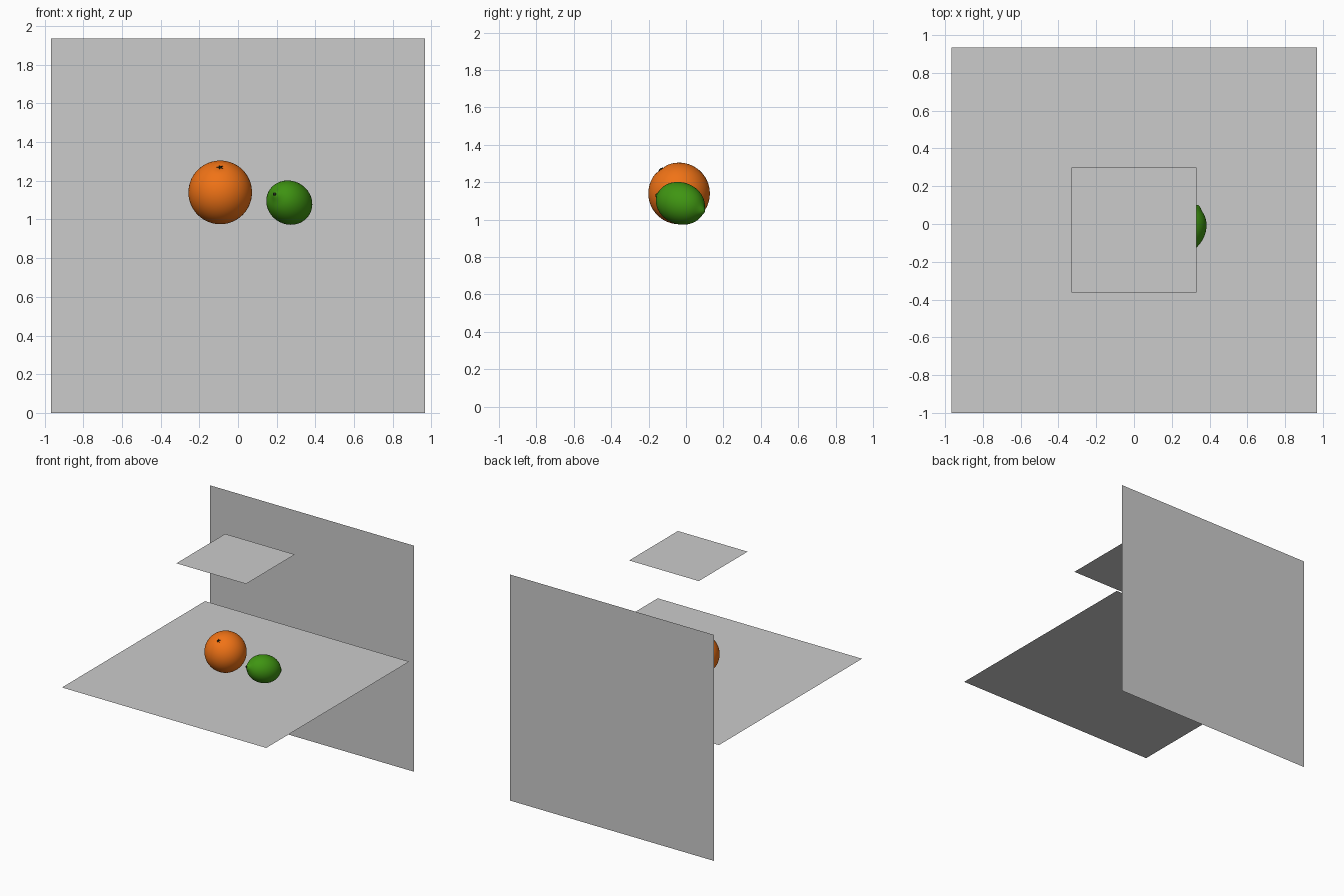
import bpy, bmesh
from math import sin, cos, pi, exp
from mathutils import Vector, Matrix

if "Cube" in bpy.data.objects:
    bpy.data.objects.remove(bpy.data.objects["Cube"])


def material(name, rgb):
    m = bpy.data.materials.new(name)
    m.diffuse_color = (*rgb, 1)
    m.use_nodes = True
    m.node_tree.nodes["Principled BSDF"].inputs["Base Color"].default_value = m.diffuse_color
    return m


def finish(name, bm, frame, mat):
    bmesh.ops.remove_doubles(bm, verts=bm.verts, dist=1e-5)
    bmesh.ops.recalc_face_normals(bm, faces=bm.faces)
    me = bpy.data.meshes.new(name)
    bm.to_mesh(me)
    bm.free()
    for p in me.polygons:
        p.use_smooth = True
    me.materials.append(mat)
    ob = bpy.data.objects.new(name, me)
    bpy.context.collection.objects.link(ob)
    ob.matrix_world = frame
    return ob


def axis_frame(centre, axis):
    return Matrix.Translation(centre) @ Vector(axis).to_track_quat('Z', 'Y').to_matrix().to_4x4()


def lathe(name, profile, frame, mat, sides=48):
    """Spin (radius, height) points about the local z axis."""
    bm = bmesh.new()
    vs = [bm.verts.new((r, 0, z)) for r, z in profile]
    es = [bm.edges.new(p) for p in zip(vs, vs[1:])]
    bmesh.ops.spin(bm, geom=vs + es, cent=(0, 0, 0), axis=(0, 0, 1),
                   angle=2 * pi, steps=sides, use_merge=True)
    return finish(name, bm, frame, mat)


def panel(name, size, loc, rot=(0, 0, 0)):
    bpy.ops.mesh.primitive_plane_add(size=size, location=loc, rotation=rot)
    bpy.context.object.name = name


# Flat panels: floor, back wall and overhead panel
panel("floor_panel", 1.935, (0, -0.032, 0.967))
panel("back_wall", 1.935, (0, 1.0, 0.967), (pi / 2, 0, 0))
panel("overhead_panel", 0.66, (0, -0.032, 1.957))

orange = material("orange_peel", (0.87, 0.17, 0.008))
green = material("lime_peel", (0.05, 0.30, 0.006))
dark = material("stem_dark", (0.012, 0.02, 0.008))

STEPS = 36
angles = [pi * i / STEPS for i in range(STEPS + 1)]

# Orange: sphere with a shallow dimple at the stem
of = axis_frame((-0.092, -0.037, 1.14), (0, -0.098, 0.131))
prof = []
for t in angles:
    r = 0.1645 - 0.006 * exp(-(t / 0.16) ** 2)
    prof.append((r * sin(t), r * cos(t)))
lathe("orange_fruit", prof, of, orange)

# Orange calyx: small five-pointed star
bm = bmesh.new()
ring = []
for i in range(10):
    r, a = (0.007, 0.019)[i % 2], 2 * pi * i / 10
    ring.append(bm.verts.new((a * cos(r), 0, 0)))
    rad = a_r = (0.007, 0.019)[i % 2]
    ring[-1].co = (rad * cos(2 * pi * i / 10), rad * sin(2 * pi * i / 10), 0.162)
for tip_z in (0.168, 0.157):
    tip = bm.verts.new((0, 0, tip_z))
    for i in range(10):
        bm.faces.new((ring[i], ring[(i + 1) % 10], tip))
finish("orange_calyx", bm, of, dark)

# Lime: stretched body with a nub at each end
lf = axis_frame((0.265, -0.03, 1.087), (-0.078, -0.131, 0.046))
prof = []
for t in angles:
    end = min(t, pi - t)
    prof.append((0.112 * sin(t), cos(t) * (0.139 + 0.017 * exp(-(end / 0.24) ** 2))))
lathe("lime_fruit", prof, lf, green)

# Lime stem: tiny button
lathe("lime_stem", [(0, 0.150), (0.009, 0.150), (0.008, 0.158), (0, 0.160)], lf, dark, 12)
